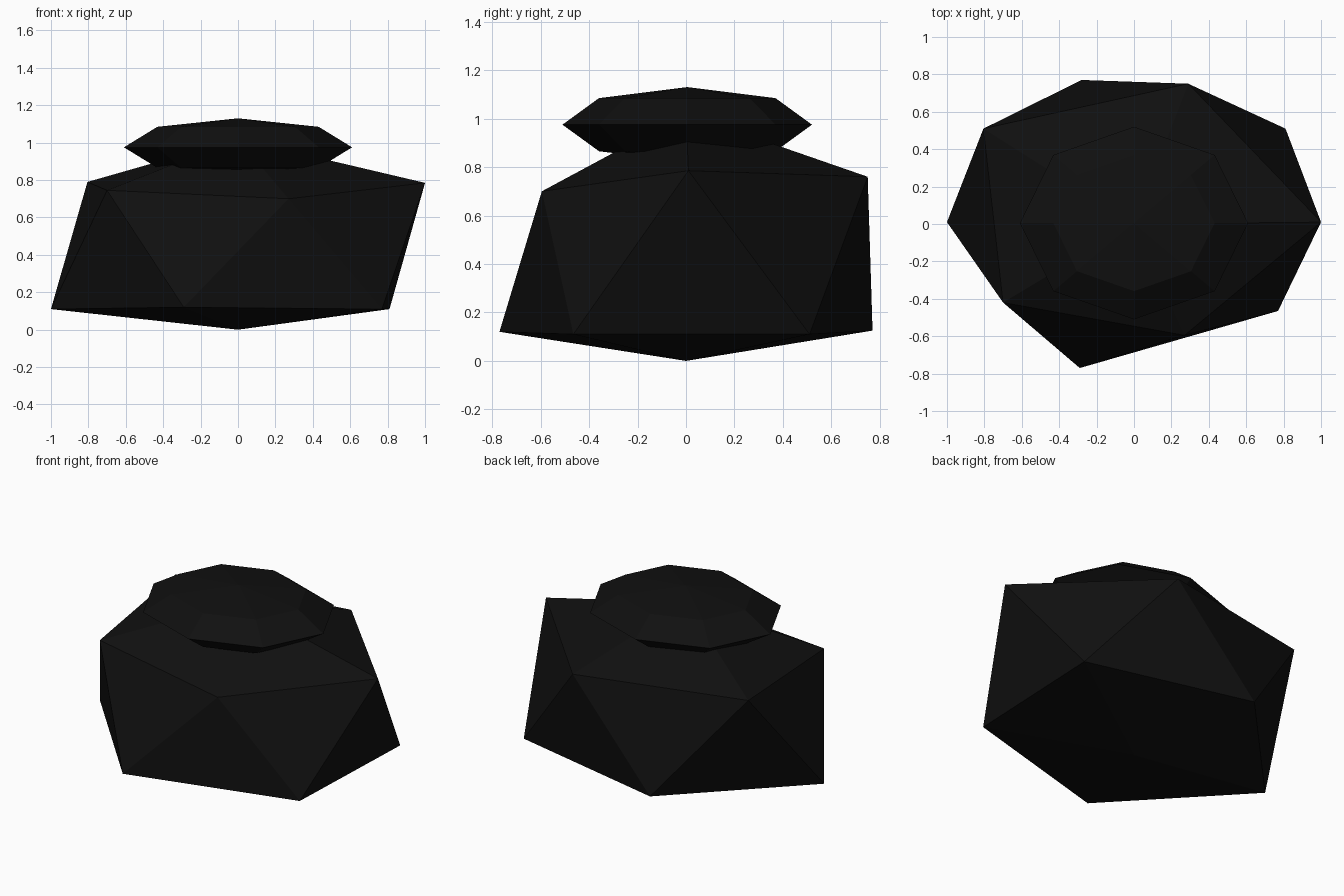
import bpy, bmesh
from mathutils import Matrix

if "Cube" in bpy.data.objects:
    bpy.data.objects.remove(bpy.data.objects["Cube"])

mat = bpy.data.materials.new("coal_black")
mat.diffuse_color = (0.005, 0.005, 0.005, 1)
mat.use_nodes = True
mat.node_tree.nodes["Principled BSDF"].inputs["Base Color"].default_value = mat.diffuse_color


def finish(bm, name):
    bmesh.ops.recalc_face_normals(bm, faces=bm.faces)
    me = bpy.data.meshes.new(name)
    bm.to_mesh(me)
    bm.free()
    me.materials.append(mat)
    ob = bpy.data.objects.new(name, me)
    bpy.context.collection.objects.link(ob)
    return ob


# Main boulder: an uneven icosahedron (two staggered rings and two poles)
upper = [(1, .01, .785), (.29, .75, .76), (-.805, .51, .79), (-.7, -.42, .745), (.27, -.595, .70)]
lower = [(.81, .51, .11), (-.28, .77, .125), (-1, .01, .11), (-.29, -.77, .12), (.77, -.465, .11)]
bm = bmesh.new()
u = [bm.verts.new(p) for p in upper]
l = [bm.verts.new(p) for p in lower]
top, bottom = bm.verts.new((0, 0, 1.02)), bm.verts.new((0, 0, 0))
for i in range(5):
    j = (i + 1) % 5
    for tri in ((top, u[i], u[j]), (u[i], l[i], u[j]), (l[i], l[j], u[j]), (bottom, l[j], l[i])):
        bm.faces.new(tri)
finish(bm, "boulder")

# Flattened faceted cap on top
bm = bmesh.new()
bmesh.ops.create_uvsphere(bm, u_segments=8, v_segments=4, radius=1)
bm.transform(Matrix.Translation((0, .005, .975)) @ Matrix.Diagonal((.61, .515, .155, 1)))
finish(bm, "top_cap")
